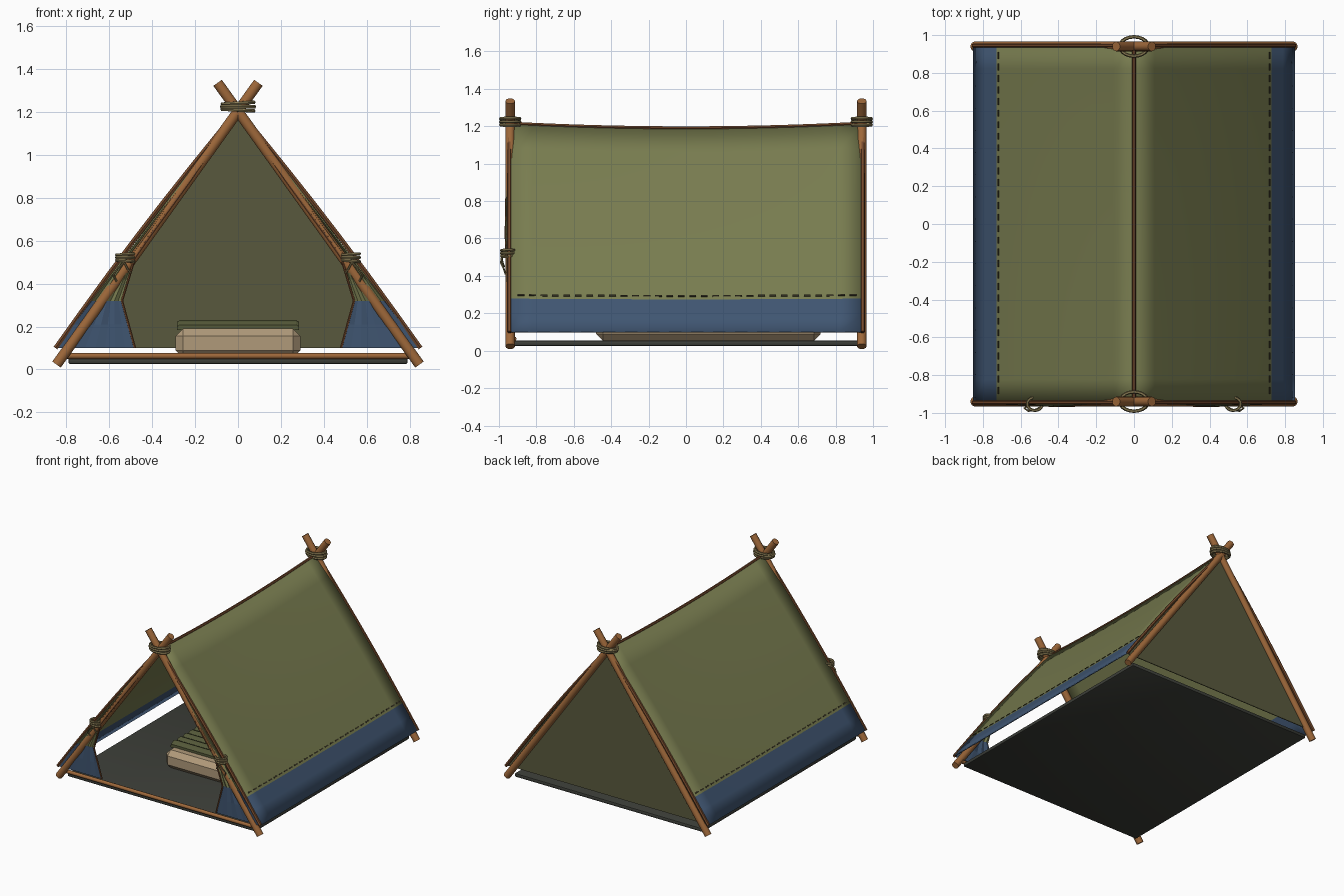
import bpy, bmesh, math
from mathutils import Vector

if "Cube" in bpy.data.objects:
    bpy.data.objects.remove(bpy.data.objects["Cube"])


def srgb(r, g, b):
    def f(c):
        c /= 255
        return c / 12.92 if c <= 0.04045 else ((c + 0.055) / 1.055) ** 2.4
    return (f(r), f(g), f(b), 1)


def material(name, *rgb):
    m = bpy.data.materials.new(name)
    m.diffuse_color = srgb(*rgb)
    m.use_nodes = True
    m.node_tree.nodes["Principled BSDF"].inputs["Base Color"].default_value = m.diffuse_color
    return m


OLIVE = material("olive_canvas", 121, 125, 80)
BLUE = material("blue_canvas", 64, 86, 114)
DARK_OLIVE = material("dark_olive_canvas", 89, 89, 61)
WOOD = material("wood", 158, 104, 58)
TRIM = material("brown_trim", 118, 74, 44)
ROPE = material("rope", 138, 124, 84)
TAN = material("tan_bedding", 176, 154, 122)
QUILT = material("green_quilt", 84, 88, 56)
SHEET = material("charcoal_sheet", 60, 62, 56)
STITCH = material("stitch", 58, 54, 38)


def mesh_object(name, verts, faces, mats):
    me = bpy.data.meshes.new(name)
    me.from_pydata(verts, [], faces)
    for m in mats:
        me.materials.append(m)
    ob = bpy.data.objects.new(name, me)
    bpy.context.collection.objects.link(ob)
    return ob


def select(ob):
    bpy.ops.object.select_all(action='DESELECT')
    ob.select_set(True)
    bpy.context.view_layer.objects.active = ob


def smooth(ob, angle=35):
    select(ob)
    bpy.ops.object.shade_smooth_by_angle(angle=math.radians(angle))


def tube(name, paths, r, mat, res=2, cyclic=False):
    """One object of round tubes along the given point paths."""
    cu = bpy.data.curves.new(name, 'CURVE')
    cu.dimensions = '3D'
    cu.bevel_depth, cu.bevel_resolution, cu.use_fill_caps = r, res, True
    for pts in paths:
        sp = cu.splines.new('POLY')
        sp.points.add(len(pts) - 1)
        for p, q in zip(sp.points, pts):
            p.co = (*q, 1)
        sp.use_cyclic_u = cyclic
    cu.materials.append(mat)
    ob = bpy.data.objects.new(name, cu)
    bpy.context.collection.objects.link(ob)
    select(ob)
    bpy.ops.object.convert(target='MESH')
    smooth(bpy.context.object, 50)
    return bpy.context.object


def box(name, lo, hi, mat, bevel=0.0, segments=1):
    bm = bmesh.new()
    bmesh.ops.create_cube(bm, size=1)
    for v in bm.verts:
        v.co = Vector([(a + b) / 2 + c * (b - a) for a, b, c in zip(lo, hi, v.co)])
    if bevel:
        bmesh.ops.bevel(bm, geom=bm.edges[:], offset=bevel, segments=segments,
                        affect='EDGES', profile=0.5)
    ob = mesh_object(name, [], [], [mat])
    bm.to_mesh(ob.data)
    bm.free()
    return ob


def grid_faces(rows, cols):
    return [(i * cols + j, i * cols + j + 1, (i + 1) * cols + j + 1, (i + 1) * cols + j)
            for i in range(rows - 1) for j in range(cols - 1)]


def thicken(ob, t):
    mod = ob.modifiers.new("thickness", 'SOLIDIFY')
    mod.thickness, mod.offset = t, 0


END, EAVE_X, EAVE_Z = 0.94, 0.85, 0.10


def ridge_z(y):
    return 1.187 + 0.025 * (y / END) ** 2


def roof_point(side, t, y):
    """t runs from the eave (0) to the ridge (1)."""
    out = 0.012 * math.sin(math.pi * t)
    return (side * (EAVE_X * (1 - t) + out), y,
            EAVE_Z + (ridge_z(y) - EAVE_Z) * t + out * 0.7)


# Roof canvas with blue lower band
levels = [0, 0.08, 0.155, 0.3, 0.45, 0.6, 0.75, 0.88, 1]
ys = [-END + 2 * END * k / 16 for k in range(17)]
for side, label in ((-1, "left"), (1, "right")):
    verts = [roof_point(side, t, y) for t in levels for y in ys]
    roof = mesh_object(label + "_roof", verts, grid_faces(len(levels), len(ys)), [OLIVE, BLUE])
    for p in roof.data.polygons:
        p.material_index = 1 if p.center.z < 0.27 else 0
    smooth(roof)
    thicken(roof, 0.008)

    # Stitching above the band
    sv, sf = [], []
    for k in range(30):
        y0 = -0.9 + k * 0.0612
        n = len(sv)
        for t, y in ((0.166, y0), (0.166, y0 + 0.036), (0.173, y0 + 0.036), (0.173, y0)):
            x, _, z = roof_point(side, t, y)
            sv.append((x + side * 0.007, y, z + 0.005))
        sf.append((n, n + 1, n + 2, n + 3))
    thicken(mesh_object(label + "_stitches", sv, sf, [STITCH]), 0.004)

# Back wall
back = mesh_object("back_wall", [(-EAVE_X, END - 0.005, EAVE_Z), (EAVE_X, END - 0.005, EAVE_Z),
                                 (0, END - 0.005, ridge_z(END))], [(0, 1, 2)], [DARK_OLIVE])
thicken(back, 0.006)

# Crossed poles, edge trims and ridge line
for y, label in ((-END, "front"), (END, "back")):
    tube(label + "_poles", [[(s * 0.845, y, 0.023), (-s * 0.095, y, 1.335)] for s in (-1, 1)],
         0.0255, WOOD, 3)
    tube(label + "_edge_trim", [[roof_point(s, t, y * 1.005) for t in levels] for s in (-1, 1)],
         0.012, TRIM, 1)
tube("ridge_line", [[(0, y, ridge_z(y) + 0.004) for y in ys]], 0.01, TRIM, 1)

# Front sill
tube("front_sill", [[(-0.8, -0.92, 0.063), (0.8, -0.92, 0.063)]], 0.014, WOOD, 2)

# Groundsheet
smooth(box("groundsheet", (-0.79, -0.92, 0.025), (0.79, 0.93, 0.054), SHEET, 0.01, 2))

# Tied-back front flaps: inner edge as (height, x, pleat depth)
profile = [(0.10, 0.48, 0.0), (0.21, 0.51, 0.004), (0.32, 0.54, 0.008), (0.42, 0.51, 0.012),
           (0.52, 0.48, 0.012), (0.62, 0.41, 0.016), (0.84, 0.25, 0.012), (1.0, 0.135, 0.008),
           (1.19, 0.0, 0.0)]
cols = 9
for side, label in ((-1, "left"), (1, "right")):
    verts = []
    for z, inner, pleat in profile:
        outer = EAVE_X * (ridge_z(END) - z) / (ridge_z(END) - EAVE_Z)
        for j in range(cols):
            x = inner + (outer - inner) * j / (cols - 1)
            verts.append((side * x, -END - 0.006 - pleat * (1 + (-1) ** j) / 2, z))
    flap = mesh_object(label + "_flap", verts, grid_faces(len(profile), cols), [OLIVE, BLUE])
    for p in flap.data.polygons:
        p.material_index = 1 if p.center.z < 0.32 else 0
    thicken(flap, 0.006)
    tube(label + "_flap_trim", [[(side * x, -END - 0.008 - d, z) for z, x, d in profile]],
         0.006, TRIM, 1)


# Rope lashings
def ring(cx, cy, cz, rx, ry, tilt=0.0, n=20):
    return [(cx + rx * math.cos(a), cy + ry * math.sin(a), cz + tilt * math.cos(a))
            for a in (2 * math.pi * k / n for k in range(n))]


for y, label in ((-END, "front"), (END, "back")):
    tube(label + "_lashing", [ring(0, y, 1.208 + 0.016 * k, 0.073 + 0.003 * (k % 2), 0.051,
                                   0.004 * (k - 1)) for k in range(3)],
         0.009, ROPE, 1, True)
for s, label in ((-1, "left"), (1, "right")):
    tube(label + "_flap_tie", [ring(s * 0.525, -0.953, 0.506 + 0.015 * k, 0.04, 0.034,
                                    0.003 * (k - 1)) for k in range(3)],
         0.008, ROPE, 1, True)
    tube(label + "_tie_tails", [
        [(s * 0.53, -0.985, 0.5), (s * 0.56, -0.99, 0.47), (s * 0.58, -0.975, 0.44),
         (s * 0.565, -0.965, 0.41)],
        [(s * 0.53, -0.985, 0.5), (s * 0.515, -0.98, 0.47), (s * 0.5, -0.972, 0.45)]],
        0.005, ROPE, 1)

# Mattress
box("mattress", (-0.29, -0.48, 0.054), (0.29, 0.72, 0.19), TAN, 0.035)

# Ribbed quilt
ribs = 16
pitch = 1.08 / ribs
qv = []
for k in range(ribs * 4 + 1):
    y = -0.40 + k * pitch / 4
    z = 0.208 + 0.022 * abs(math.sin(math.pi * k / 4))
    qv += [(-0.285, y, 0.183), (-0.285, y, z - 0.008), (-0.27, y, z),
           (0.27, y, z), (0.285, y, z - 0.008), (0.285, y, 0.183)]
last = len(qv) - 6
mesh_object("quilt", qv, grid_faces(ribs * 4 + 1, 6)
            + [(0, 1, 2, 3, 4, 5), tuple(range(last + 5, last - 1, -1))], [QUILT])
